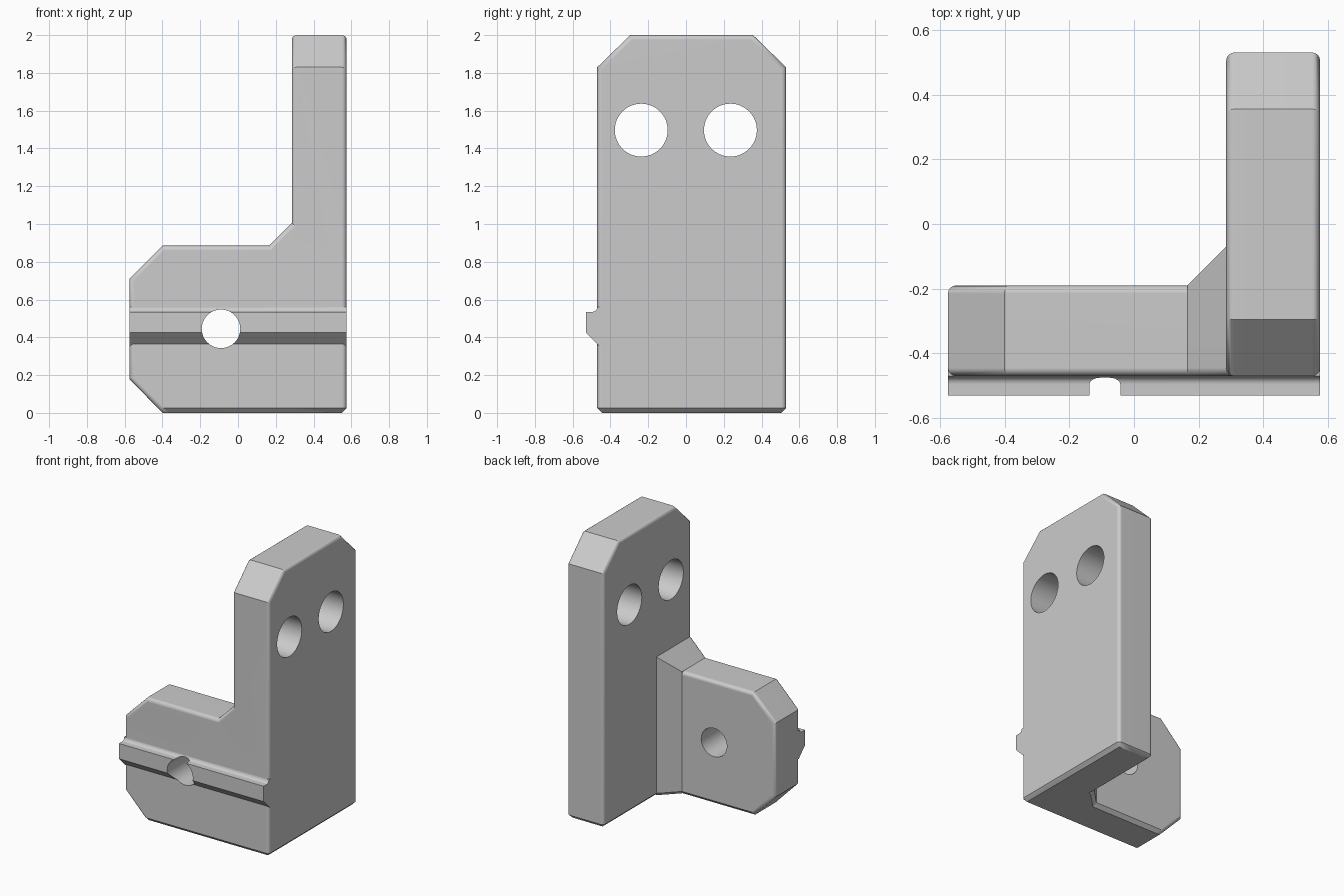
import bpy, bmesh
from math import pi, radians, cos, sin

cube = bpy.data.objects.get("Cube")
if cube:
    bpy.data.objects.remove(cube, do_unlink=True)

R = 0.025          # edge rounding and bottom chamfer
EPS = 1e-4

grey = bpy.data.materials.new("plain grey")
grey.use_nodes = True
colour = (0.6, 0.6, 0.6, 1)
grey.diffuse_color = colour
grey.node_tree.nodes["Principled BSDF"].inputs["Base Color"].default_value = colour


def add_object(name, bm):
    bmesh.ops.recalc_face_normals(bm, faces=bm.faces)
    mesh = bpy.data.meshes.new(name)
    bm.to_mesh(mesh)
    bm.free()
    mesh.materials.append(grey)
    obj = bpy.data.objects.new(name, mesh)
    bpy.context.collection.objects.link(obj)
    return obj


def extrude(points, place, start, end):
    """Prism from a 2D profile; place(a, b, t) gives the 3D position."""
    bm = bmesh.new()
    low = [bm.verts.new(place(a, b, start)) for a, b in points]
    high = [bm.verts.new(place(a, b, end)) for a, b in points]
    bm.faces.new(low)
    bm.faces.new(high)
    n = len(points)
    for i in range(n):
        j = (i + 1) % n
        bm.faces.new((low[i], low[j], high[j], high[i]))
    bmesh.ops.recalc_face_normals(bm, faces=bm.faces)
    return bm


def on_floor(edge):
    return all(v.co.z < EPS for v in edge.verts)


def round_profile(bm, axis, skip=lambda e: False):
    """Round the edges of both profile faces, except along the floor."""
    edges = [e for e in bm.edges
             if abs(e.verts[0].co[axis] - e.verts[1].co[axis]) < EPS
             and not on_floor(e) and not skip(e)]
    bmesh.ops.bevel(bm, geom=edges, offset=R, segments=4, profile=0.5,
                    affect='EDGES')


def chamfer_floor(bm, axes):
    """Draw the floor outline inwards below a cut at chamfer height."""
    limits = {a: (min(v.co[a] for v in bm.verts) + R,
                  max(v.co[a] for v in bm.verts) - R) for a in axes}
    bmesh.ops.bisect_plane(bm, geom=bm.verts[:] + bm.edges[:] + bm.faces[:],
                           plane_co=(0, 0, R), plane_no=(0, 0, 1))
    for v in bm.verts:
        if v.co.z < EPS:
            for a, (low, high) in limits.items():
                v.co[a] = min(max(v.co[a], low), high)
    bmesh.ops.remove_doubles(bm, verts=bm.verts, dist=EPS)


def along_x(a, b, t):
    return (t, a, b)


def along_y(a, b, t):
    return (a, t, b)


# Upright plate with clipped top corners
bm = extrude([(-0.47, 0), (0.53, 0), (0.53, 1.83), (0.355, 2),
              (-0.295, 2), (-0.47, 1.83)], along_x, 0.285, 0.575)
round_profile(bm, 0)
chamfer_floor(bm, (0, 1))
upright = add_object("angle_bracket", bm)

# Foot plate, running a little way into the upright
END = 0.45
bm = extrude([(-0.40, 0), (END, 0), (END, 1.005), (0.285, 1.005), (0.165, 0.885),
              (-0.40, 0.885), (-0.575, 0.71), (-0.575, 0.18)], along_y, -0.47, -0.19)
round_profile(bm, 1, lambda e: all(v.co.x > END - EPS for v in e.verts))
chamfer_floor(bm, (1,))
foot = add_object("foot_plate", bm)

# Gusset in the inner corner, flaring towards the upright
bm = bmesh.new()
for x, back, top in ((0.165, -0.19, 0.885), (0.285, -0.07, 1.005), (0.4, -0.07, 1.005)):
    for y in (-0.35, back):
        for z in (0, top):
            bm.verts.new((x, y, z))
bmesh.ops.convex_hull(bm, input=bm.verts)
bmesh.ops.dissolve_limit(bm, angle_limit=radians(1), verts=bm.verts, edges=bm.edges)
edges = [e for e in bm.edges if on_floor(e)
         and max(v.co.y for v in e.verts) > -0.2 and min(v.co.y for v in e.verts) > -0.3]
bmesh.ops.bevel(bm, geom=edges, offset=R, segments=1, affect='EDGES')
gusset = add_object("corner_gusset", bm)

# Locating rib across the front, with a small fillet above it
fillet = [(-0.495 + R * cos(i * pi / 8), 0.56 - R * sin(i * pi / 8)) for i in range(5)]
bm = extrude([(-0.42, 0.56)] + fillet +
             [(-0.53, 0.535), (-0.53, 0.425), (-0.46, 0.355), (-0.42, 0.355)],
             along_x, -0.575, 0.575)
rib = add_object("front_rib", bm)


def drill(name, location, radius, rotation):
    bm = bmesh.new()
    bmesh.ops.create_cone(bm, cap_ends=True, segments=64, radius1=radius,
                          radius2=radius, depth=0.8)
    obj = add_object(name, bm)
    obj.location = location
    obj.rotation_euler = rotation
    return obj


holes = [drill("foot_hole", (-0.09, -0.4, 0.445), 0.102, (pi / 2, 0, 0))]
for y in (-0.237, 0.235):
    holes.append(drill("upright_hole", (0.43, y, 1.497), 0.14, (0, pi / 2, 0)))

# Join the parts and cut the holes
helpers = [(p, 'UNION') for p in (foot, gusset, rib)] + [(h, 'DIFFERENCE') for h in holes]
for helper, operation in helpers:
    mod = upright.modifiers.new(helper.name, 'BOOLEAN')
    mod.operation = operation
    mod.solver = 'EXACT'
    mod.object = helper
bpy.context.view_layer.update()
graph = bpy.context.evaluated_depsgraph_get()
joined = bpy.data.meshes.new_from_object(upright.evaluated_get(graph))
upright.modifiers.clear()
upright.data = joined
for helper, _ in helpers:
    bpy.data.objects.remove(helper, do_unlink=True)

joined.materials.clear()
joined.materials.append(grey)
for face in joined.polygons:
    face.material_index = 0

# Smooth rounded edges and holes, keep the flats flat
bpy.ops.object.select_all(action='DESELECT')
upright.select_set(True)
bpy.context.view_layer.objects.active = upright
bpy.ops.object.shade_smooth_by_angle(angle=radians(30))
weighted = upright.modifiers.new("flat_faces", 'WEIGHTED_NORMAL')
weighted.keep_sharp = True
